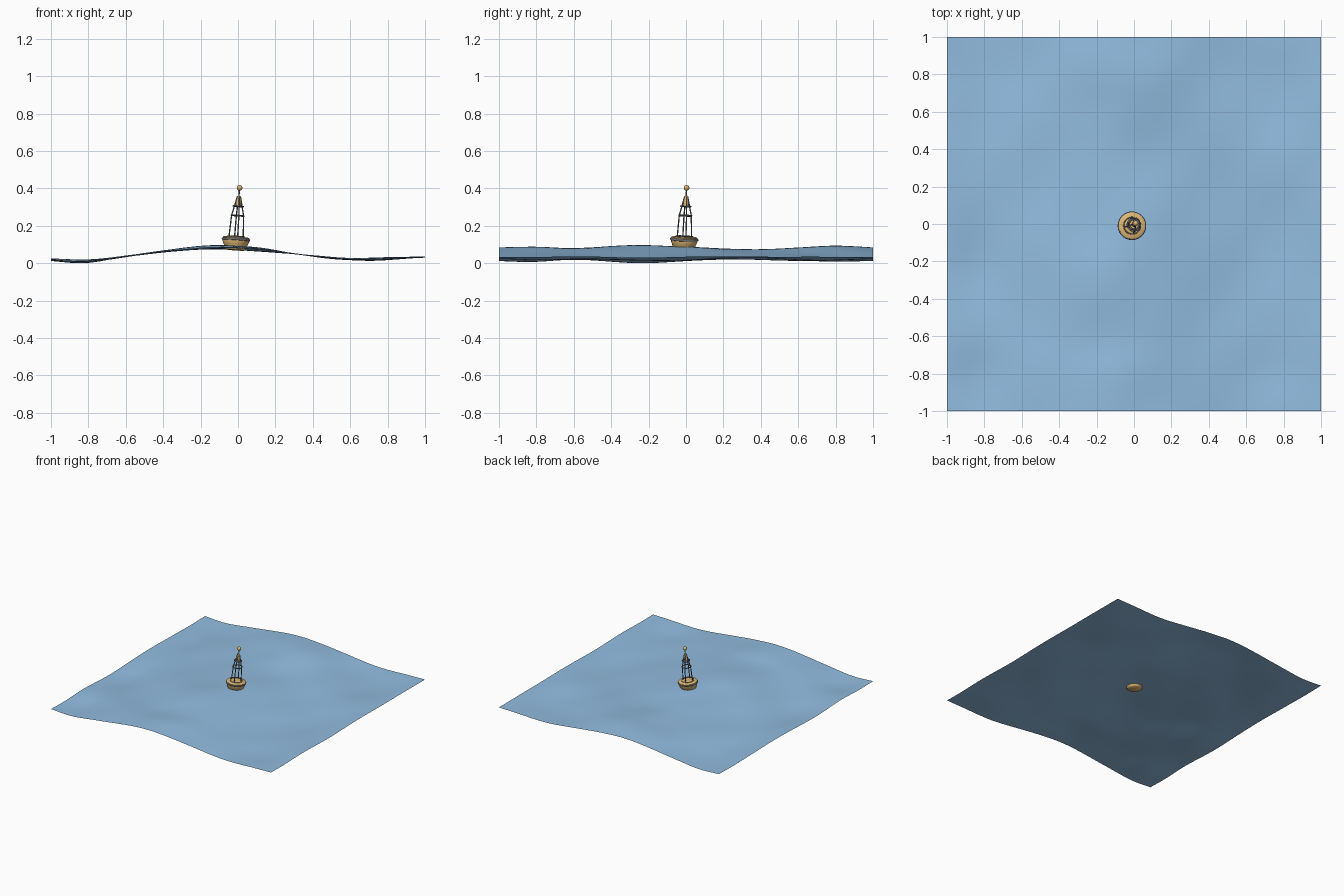
import bpy, bmesh, math
from mathutils import Matrix, Vector

if "Cube" in bpy.data.objects:
    bpy.data.objects.remove(bpy.data.objects["Cube"])


def material(name, rgb):
    m = bpy.data.materials.new(name)
    m.diffuse_color = (*rgb, 1)
    m.use_nodes = True
    m.node_tree.nodes["Principled BSDF"].inputs["Base Color"].default_value = m.diffuse_color
    return m


WATER = material("water_blue", (0.29, 0.51, 0.75))
GOLD = material("buoy_yellow", (0.74, 0.48, 0.17))
DARK = material("dark_metal", (0.16, 0.17, 0.19))
# buoy leans slightly with the swell
LEAN = Matrix.Translation((-0.015, -0.012, 0.07)) @ Matrix.Rotation(0.07, 4, 'Y') @ Matrix.Rotation(-0.045, 4, 'X')


def finish(name, bm, mat, angle=40, lean=True):
    bmesh.ops.recalc_face_normals(bm, faces=bm.faces)
    me = bpy.data.meshes.new(name)
    bm.to_mesh(me)
    bm.free()
    ob = bpy.data.objects.new(name, me)
    bpy.context.collection.objects.link(ob)
    me.materials.append(mat)
    if lean:
        ob.matrix_world = LEAN
    bpy.ops.object.select_all(action='DESELECT')
    ob.select_set(True)
    bpy.context.view_layer.objects.active = ob
    bpy.ops.object.shade_smooth_by_angle(angle=math.radians(angle))
    return ob


def lathe(name, profile, mat, closed=False, n=40):
    bm = bmesh.new()
    pts = profile + profile[:1] if closed else profile
    vs = [bm.verts.new((r, 0, z)) for r, z in pts]
    es = [bm.edges.new(p) for p in zip(vs, vs[1:])]
    bmesh.ops.spin(bm, geom=vs + es, cent=(0, 0, 0), axis=(0, 0, 1), angle=math.tau, steps=n)
    bmesh.ops.remove_doubles(bm, verts=bm.verts, dist=1e-5)
    return finish(name, bm, mat)


def ring(name, radius, z, tube, squash=1.0):
    prof = [(radius + tube * math.cos(a * math.tau / 10), z + squash * tube * math.sin(a * math.tau / 10))
            for a in range(10)]
    return lathe(name, prof, DARK, closed=True)


def rod(bm, a, b, r):
    a, b = Vector(a), Vector(b)
    d = b - a
    mat = Matrix.Translation((a + b) / 2) @ d.to_track_quat('Z', 'Y').to_matrix().to_4x4()
    bmesh.ops.create_cone(bm, cap_ends=True, segments=10, radius1=r, radius2=r, depth=d.length, matrix=mat)


def curve(points, t):
    # smooth Hermite interpolation through key points
    n = len(points)

    def slope(i):
        a, b = points[max(i - 1, 0)], points[min(i + 1, n - 1)]
        return (b[1] - a[1]) / (b[0] - a[0])
    for i in range(n - 1):
        (x0, y0), (x1, y1) = points[i], points[i + 1]
        if t <= x1 or i == n - 2:
            h = x1 - x0
            u = (t - x0) / h
            return ((2*u**3 - 3*u*u + 1) * y0 + (u**3 - 2*u*u + u) * h * slope(i)
                    + (3*u*u - 2*u**3) * y1 + (u**3 - u*u) * h * slope(i + 1))


# Water sheet: one swell along y whose height varies, plus light ripples
SWELL = [(-1, -.55), (-.8, -.72), (-.55, 0), (-.4, .45), (-.2, .87), (-.06, .98), (.1, .76),
         (.25, .33), (.36, 0), (.55, -.45), (.7, -.56), (.85, -.42), (1, -.22)]
HEIGHT = [(-1, .040), (-.8, .046), (-.6, .038), (-.25, .054), (0, .046), (.35, .030),
          (.6, .042), (.8, .051), (1, .040)]
bm = bmesh.new()
bmesh.ops.create_grid(bm, x_segments=100, y_segments=100, size=1)
for v in bm.verts:
    x, y = v.co.x, v.co.y
    z = 0.045 + curve(SWELL, x) * curve(HEIGHT, y)
    z += 0.0022 * math.sin(math.pi * (2 * x + 3 * y)) + 0.0015 * math.sin(math.pi * (4 * x - 3 * y) + 1)
    v.co.z = z
low = min(v.co.z for v in bm.verts)
for v in bm.verts:
    v.co.z -= low
finish("water_surface", bm, WATER, 60, lean=False)

# Float hull, deck and fender
lathe("float_hull", [(0, 0), (.048, 0), (.056, .006), (.066, .035), (.071, .046), (.071, .066),
                     (.066, .070), (.052, .070), (.046, .073), (0, .073)], GOLD)
ring("fender_ring", .070, .057, .0065)
ring("deck_ring", .045, .073, .003)

# Tower legs
bm = bmesh.new()
for k in range(4):
    a = math.radians(12 + 90 * k)
    c, s = math.cos(a), math.sin(a)
    rod(bm, (.039 * c, .039 * s, .070), (.033 * c, .033 * s, .185), .0035)
    rod(bm, (.033 * c, .033 * s, .185), (.008 * c, .008 * s, .288), .0035)
finish("tower_legs", bm, DARK)

# Tower hoops
ring("lower_hoop", .033, .185, .0045, .8)
ring("upper_hoop", .027, .235, .0045, .8)

# Lantern with stem and ball on top
lathe("lantern", [(0, .236), (.014, .238), (.014, .262), (.009, .284), (.006, .292), (0, .292)], GOLD)
bm = bmesh.new()
rod(bm, (0, 0, .286), (0, 0, .325), .0035)
finish("mast", bm, DARK)
bm = bmesh.new()
bmesh.ops.create_uvsphere(bm, u_segments=24, v_segments=14, radius=.015, matrix=Matrix.Translation((0, 0, .334)))
finish("top_ball", bm, GOLD)
